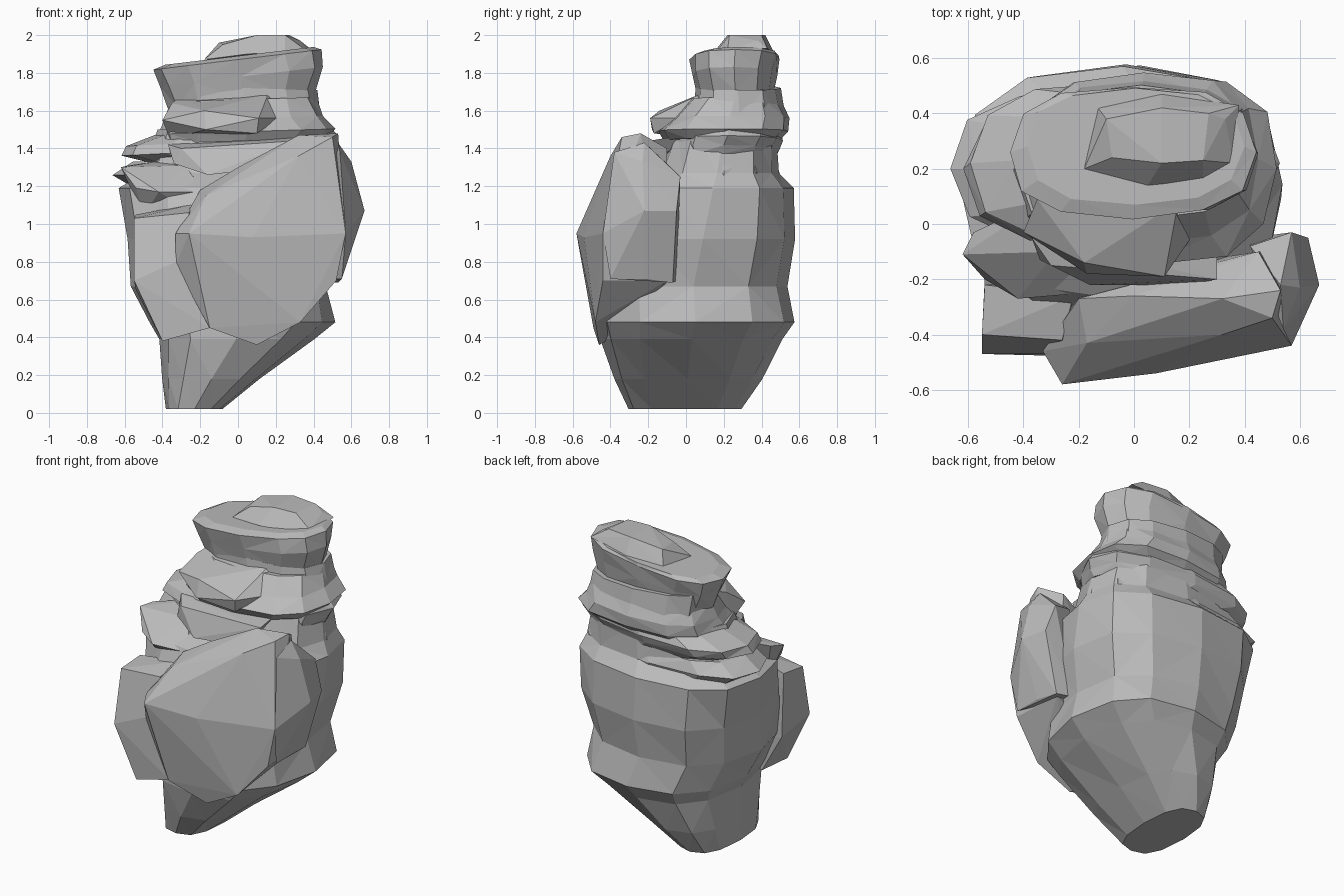
import bpy, bmesh, math, random
from mathutils import Vector

random.seed(4)
cube = bpy.data.objects.get("Cube")
if cube:
    bpy.data.objects.remove(cube, do_unlink=True)

stone = bpy.data.materials.new("grey_stone")
stone.use_nodes = True
stone.diffuse_color = (.5, .5, .5, 1)
bsdf = next(n for n in stone.node_tree.nodes if n.type == 'BSDF_PRINCIPLED')
bsdf.inputs["Base Color"].default_value = (.5, .5, .5, 1)
bsdf.inputs["Roughness"].default_value = .9


def finish(name, bm):
    """Turn a bmesh into a flat shaded stone object."""
    bmesh.ops.recalc_face_normals(bm, faces=bm.faces[:])
    mesh = bpy.data.meshes.new(name)
    bm.to_mesh(mesh)
    bm.free()
    mesh.materials.append(stone)
    obj = bpy.data.objects.new(name, mesh)
    bpy.context.collection.objects.link(obj)
    return obj


def chip(name, points):
    """Angular stone: the convex hull of its corner points."""
    bm = bmesh.new()
    for p in points:
        bm.verts.new(p)
    hull = bmesh.ops.convex_hull(bm, input=bm.verts[:])
    loose = {g for g in hull["geom_interior"] + hull["geom_unused"]
             if isinstance(g, bmesh.types.BMVert)}
    bmesh.ops.delete(bm, geom=list(loose), context='VERTS')
    return finish(name, bm)


def squared(value, power=.78):
    return math.copysign(abs(value) ** power, value)


def strata(name, levels, slope_x=0, slope_y=0, sides=12, rough=.03):
    """Layered stone: rough rings, each (left, right, front, back, height)."""
    bm = bmesh.new()
    rings = []
    for left, right, front, back, height in levels:
        cx, cy = (left + right) / 2, (front + back) / 2
        ring = []
        for i in range(sides):
            a = math.tau * i / sides
            r = 1 + random.uniform(-rough, rough / 2)
            x = cx + squared(math.cos(a)) * r * (right - left) / 2
            y = cy + squared(math.sin(a)) * r * (back - front) / 2
            z = height + slope_x * (x - cx) + slope_y * (y - cy)
            ring.append(bm.verts.new((x, y, max(z, 0))))
        rings.append(ring)
    for low, high in zip(rings, rings[1:]):
        for i in range(sides):
            j = (i + 1) % sides
            bm.faces.new((low[i], low[j], high[j], high[i]))
    bm.faces.new(rings[0][::-1])
    bm.faces.new(rings[-1])
    bmesh.ops.triangulate(bm, faces=bm.faces[:])
    return finish(name, bm)


# Main mass with the tapered, undercut foot
strata("rock_body", [
    (-.38, -.08, -.31, .3, .02),
    (-.4, .12, -.38, .4, .18),
    (-.42, .4, -.45, .51, .39),
    (-.47, .51, -.47, .57, .48),
    (-.56, .48, -.46, .54, .67),
    (-.6, .54, -.4, .58, .92),
    (-.63, .55, -.28, .57, 1.19),
    (-.5, .5, -.16, .49, 1.27),
    (-.42, .46, -.08, .48, 1.5),
], sides=12)

# Tilted ledges above the main mass
strata("lower_ledge", [
    (-.56, .5, -.08, .48, 1.2),
    (-.66, .5, -.1, .5, 1.27),
    (-.55, .48, -.08, .47, 1.34),
], slope_x=.02)
strata("middle_ledge", [
    (-.48, .48, -.06, .47, 1.35),
    (-.61, .5, -.09, .49, 1.39),
    (-.59, .52, -.08, .52, 1.44),
    (-.42, .48, -.04, .5, 1.5),
], slope_x=.05)
strata("upper_ledge", [
    (-.4, .47, -.12, .5, 1.44),
    (-.42, .53, -.15, .55, 1.49),
    (-.39, .46, -.08, .55, 1.56),
    (-.36, .42, .02, .5, 1.66),
], slope_x=.03)

# Neck, overhanging top slab and its cap
strata("neck", [
    (-.36, .45, .04, .53, 1.54),
    (-.37, .42, .05, .5, 1.72),
], slope_x=-.03)
strata("top_slab", [
    (-.37, .41, .06, .46, 1.66),
    (-.42, .45, .03, .48, 1.78),
    (-.45, .44, .02, .5, 1.87),
    (-.39, .4, .07, .49, 1.89),
], slope_x=.12)
chip("cap", [
    (-.18, .2, 1.87), (-.13, .42, 1.87), (.1, .47, 1.9), (.38, .43, 1.93),
    (.36, .22, 1.92), (.25, .16, 1.91), (.05, .14, 1.9),
    (-.1, .38, 1.96), (-.08, .24, 1.95), (.1, .42, 2), (.27, .4, 2),
    (.33, .38, 1.97), (.25, .23, 2), (.1, .22, 2),
])

# Block wedged in front of the neck
chip("front_block", [
    (-.4, -.03, 1.55), (-.35, .09, 1.64), (-.3, .2, 1.68), (-.18, -.14, 1.6),
    (-.17, -.18, 1.5), (.11, -.19, 1.56), (.1, -.17, 1.48), (.22, -.03, 1.56),
    (.16, .08, 1.69), (.2, .2, 1.6), (-.36, .05, 1.45),
])

# Loose shelves on the left of the front
chip("front_shelf", [
    (-.62, -.11, 1.3), (-.58, -.03, 1.31), (-.54, -.2, 1.19),
    (-.42, -.27, 1.17), (-.18, -.25, 1.17), (-.28, -.1, 1.31),
    (-.3, .1, 1.35), (-.5, -.1, 1.04), (-.2, -.15, 1.04),
])
chip("small_shelf", [
    (-.37, -.05, 1.42), (-.3, -.15, 1.4), (-.34, -.13, 1.32), (.3, -.2, 1.44),
    (-.16, -.22, 1.26), (.2, -.22, 1.3), (.3, .05, 1.48), (-.3, .1, 1.45),
])

# Slab leaning on the front corner
chip("corner_slab", [
    (-.55, -.47, .7), (-.55, -.4, 1.03), (-.54, -.22, 1.05), (-.22, -.26, 1.11),
    (-.26, -.42, 1.06), (-.33, -.47, .8), (-.15, -.48, .45), (-.4, -.46, .38),
    (-.54, -.2, .65), (-.4, -.2, .4), (-.1, -.2, .5),
])

# Broad slab across the front
chip("front_slab", [
    (-.33, -.46, .78), (-.33, -.46, .95), (-.26, -.58, .95), (-.17, -.43, 1.15),
    (-.2, -.27, 1.18), (0, -.26, 1.3), (.32, -.27, 1.47), (.08, -.54, .93),
    (-.15, -.49, .45), (.1, -.46, .36), (.33, -.48, .48), (.32, -.4, 1.36),
    (.5, -.34, 1.46), (.53, -.24, 1.48), (.57, -.44, .95), (.52, -.44, .7),
    (.5, -.1, .7), (.45, -.1, 1.4), (-.2, -.2, .5),
])

# Bulge on the side of the broad slab
chip("side_bulge", [
    (.57, -.44, .95), (.55, -.4, .71), (.67, -.22, 1.07), (.6, -.23, 1.33),
    (.54, -.38, 1.38), (.55, -.22, .71), (.63, -.05, 1.07), (.57, -.03, 1.25),
    (.53, -.07, .69), (.53, -.22, 1.43), (.42, -.05, .7), (.42, -.08, 1.3),
])
